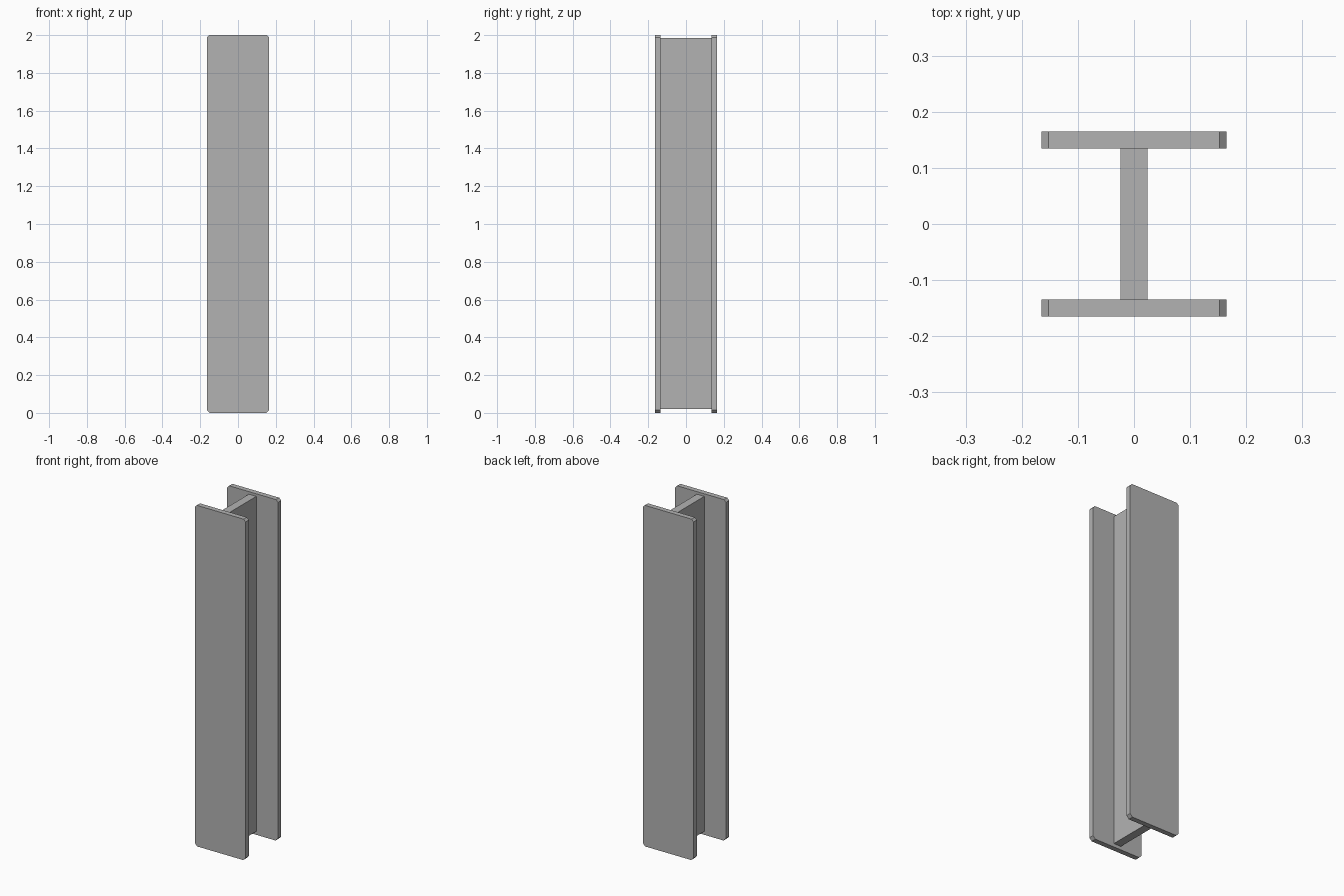
import bpy
import bmesh

cube = bpy.data.objects.get("Cube")
if cube:
    bpy.data.objects.remove(cube, do_unlink=True)

# Plain steel grey
grey = bpy.data.materials.new("steel_grey")
grey.use_nodes = True
colour = (0.45, 0.45, 0.45, 1)
grey.diffuse_color = colour
grey.node_tree.nodes["Principled BSDF"].inputs["Base Color"].default_value = colour


def extrude_profile(name, profile, y_min, y_max):
    """Extrude an x-z outline along y."""
    bm = bmesh.new()
    face = bm.faces.new([bm.verts.new((x, y_min, z)) for x, z in profile])
    result = bmesh.ops.extrude_face_region(bm, geom=[face])
    verts = [v for v in result["geom"] if isinstance(v, bmesh.types.BMVert)]
    bmesh.ops.translate(bm, verts=verts, vec=(0, y_max - y_min, 0))
    bmesh.ops.recalc_face_normals(bm, faces=bm.faces)
    mesh = bpy.data.meshes.new(name)
    bm.to_mesh(mesh)
    bm.free()
    mesh.materials.append(grey)
    obj = bpy.data.objects.new(name, mesh)
    bpy.context.collection.objects.link(obj)
    return obj


# Flange outline: tall plate with clipped corners
w, h = 0.165, 2.0
low, high = 0.016, 0.013
right_side = [(w - low, 0), (w, low), (w, h - high), (w - high, h)]
flange = right_side + [(-x, z) for x, z in reversed(right_side)]

outer, inner = 0.165, 0.135
extrude_profile("front_flange", flange, -outer, -inner)
extrude_profile("back_flange", flange, inner, outer)

# Web joining the flanges, slightly shorter at both ends
t, bottom, top = 0.024, 0.02, 1.985
extrude_profile("web", [(-t, bottom), (t, bottom), (t, top), (-t, top)], -inner, inner)
